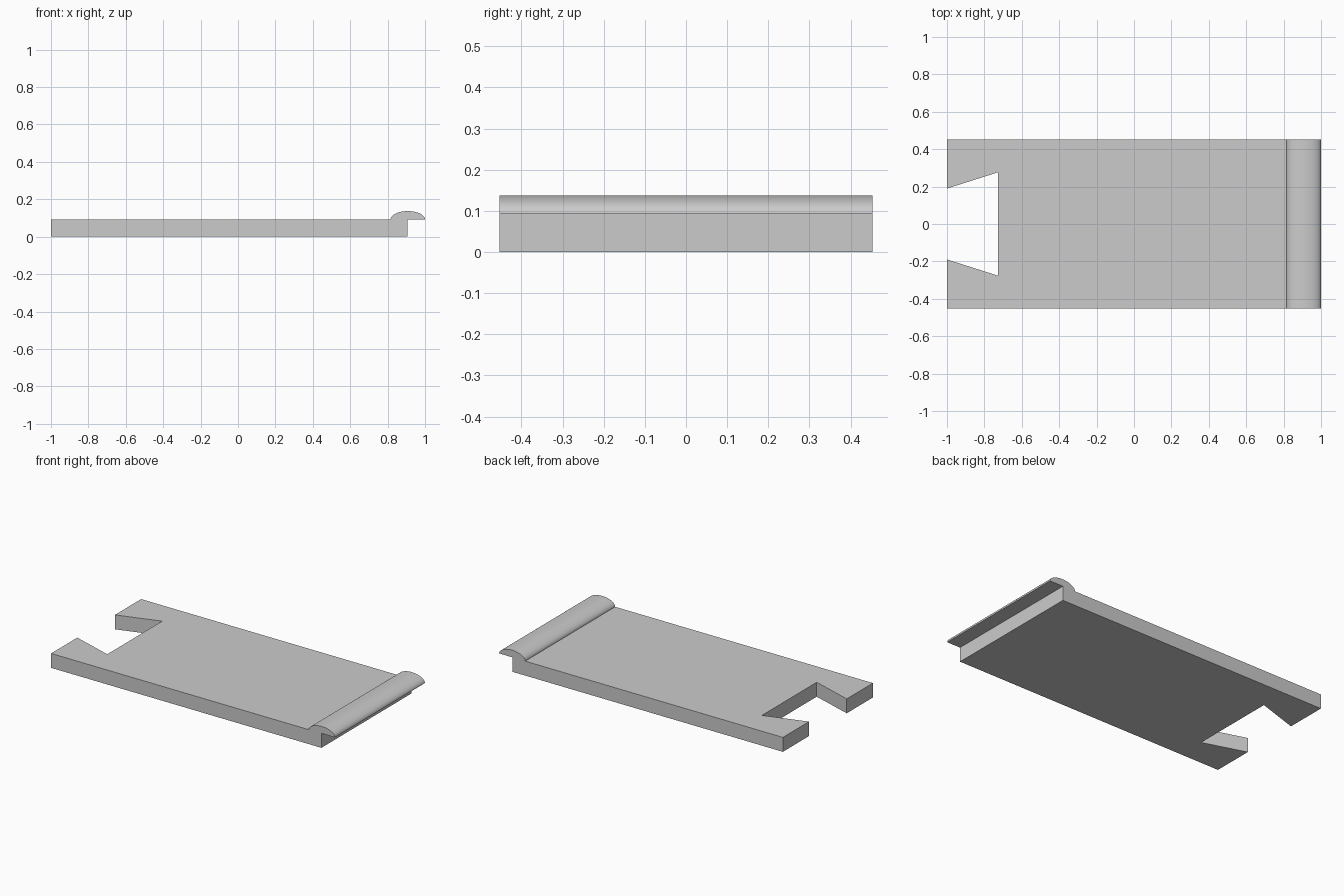
import bpy, bmesh, math
from mathutils import Vector

if "Cube" in bpy.data.objects:
    bpy.data.objects.remove(bpy.data.objects["Cube"], do_unlink=True)

HALF_DEPTH = 0.453
THICK = 0.092
PLATE_END = 0.905
BEAD_X, BEAD_RX, BEAD_RZ = 0.908, 0.092, 0.045
SEGMENTS = 32

grey = bpy.data.materials.new("plain grey")
grey.use_nodes = True
colour = (0.6, 0.6, 0.6, 1)
grey.diffuse_color = colour
grey.node_tree.nodes["Principled BSDF"].inputs["Base Color"].default_value = colour


def extrude_outline(name, points, direction):
    """Solid made by sweeping a closed outline along a direction."""
    bm = bmesh.new()
    face = bm.faces.new([bm.verts.new(p) for p in points])
    swept = bmesh.ops.extrude_face_region(bm, geom=[face])["geom"]
    moved = [v for v in swept if isinstance(v, bmesh.types.BMVert)]
    bmesh.ops.translate(bm, verts=moved, vec=Vector(direction))
    bmesh.ops.recalc_face_normals(bm, faces=bm.faces)
    mesh = bpy.data.meshes.new(name)
    bm.to_mesh(mesh)
    bm.free()
    mesh.materials.append(grey)
    obj = bpy.data.objects.new(name, mesh)
    bpy.context.collection.objects.link(obj)
    return obj


# Side profile: flat plate ending in a rounded bead that overhangs the edge
profile = [(-1, 0), (PLATE_END, 0), (PLATE_END, THICK)]
for i in range(SEGMENTS + 1):
    a = math.pi * i / SEGMENTS
    profile.append((BEAD_X + BEAD_RX * math.cos(a), THICK + BEAD_RZ * math.sin(a)))
profile.append((-1, THICK))
plate = extrude_outline("plate_with_rounded_lip",
                        [(x, -HALF_DEPTH, z) for x, z in profile],
                        (0, 2 * HALF_DEPTH, 0))

# Dovetail notch through the left end
notch = [(-1.1, -0.158), (-0.728, -0.276), (-0.728, 0.276), (-1.1, 0.158)]
cutter = extrude_outline("notch_cutter", [(x, y, -0.1) for x, y in notch], (0, 0, 0.4))
cutter.hide_render = True

cut = plate.modifiers.new("dovetail_notch", "BOOLEAN")
cut.operation = "DIFFERENCE"
cut.solver = "EXACT"
cut.object = cutter

bpy.ops.object.select_all(action="DESELECT")
plate.select_set(True)
bpy.context.view_layer.objects.active = plate
bpy.ops.object.modifier_apply(modifier=cut.name)
bpy.data.objects.remove(cutter, do_unlink=True)

# Smooth lip, crisp plate edges
bpy.ops.object.shade_smooth_by_angle(angle=math.radians(30))
